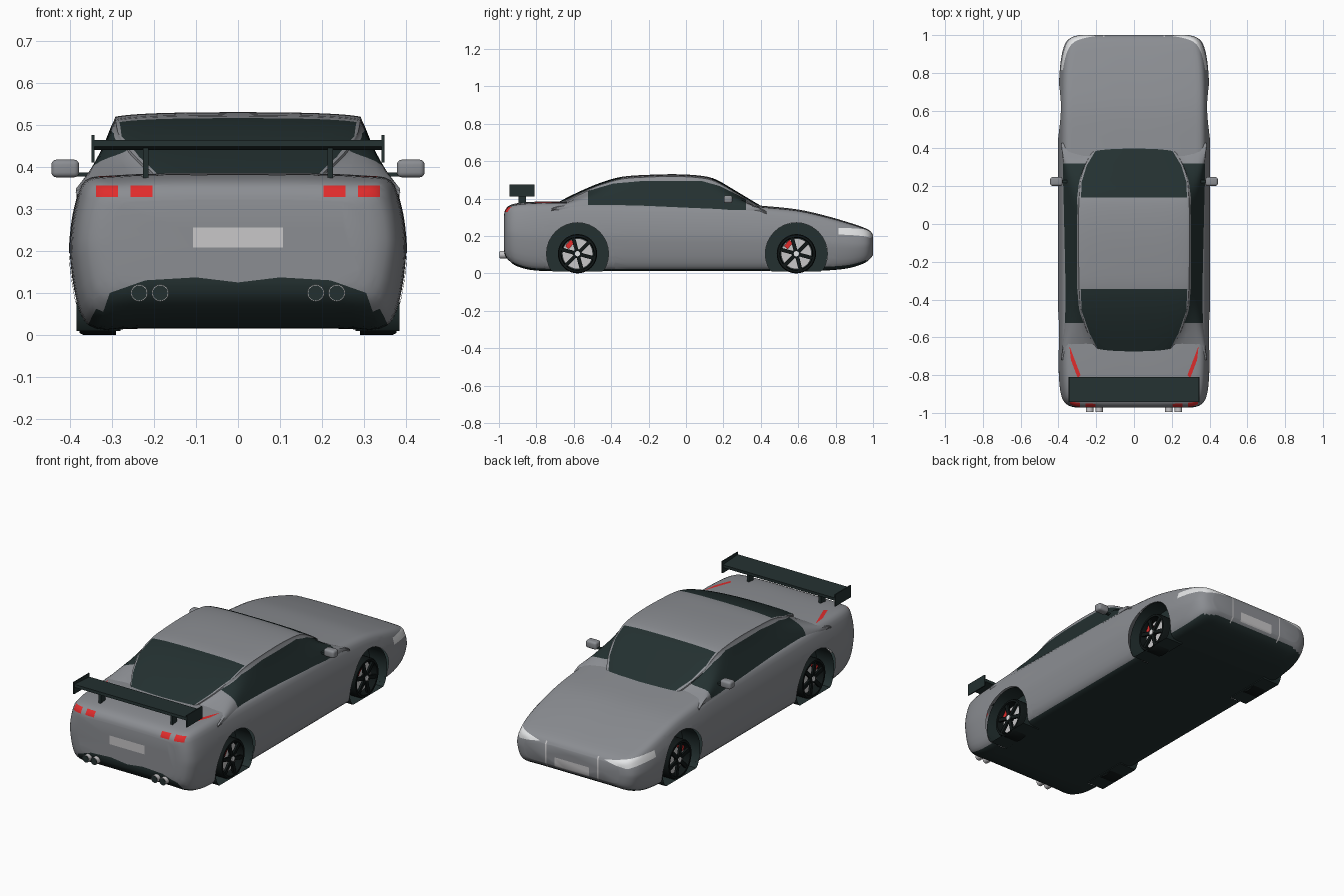
import bpy, bmesh, math
from mathutils import Vector, Matrix

if "Cube" in bpy.data.objects:
    bpy.data.objects.remove(bpy.data.objects["Cube"])

COLOURS = [("silver_paint", (.26, .27, .29)), ("dark_glass", (.017, .030, .030)),
           ("red", (.75, .025, .025)), ("light_grey", (.58, .57, .58)),
           ("lamp_white", (.80, .81, .82)), ("black", (.005, .008, .008))]
MATS = []
for label, rgb in COLOURS:
    m = bpy.data.materials.new(label)
    m.use_nodes = True
    m.diffuse_color = (*rgb, 1)
    m.node_tree.nodes["Principled BSDF"].inputs["Base Color"].default_value = (*rgb, 1)
    MATS.append(m)
PAINT, GLASS, RED, GREY, WHITE, BLACK = range(6)


def finish(name, bm, mat=None, smooth=True):
    """Turn a bmesh into a named object; mat colours every face."""
    if mat is not None:
        for f in bm.faces:
            f.material_index = mat
    mesh = bpy.data.meshes.new(name)
    bm.to_mesh(mesh)
    bm.free()
    for m in MATS:
        mesh.materials.append(m)
    ob = bpy.data.objects.new(name, mesh)
    bpy.context.scene.collection.objects.link(ob)
    if smooth:
        bpy.ops.object.select_all(action='DESELECT')
        ob.select_set(True)
        bpy.context.view_layer.objects.active = ob
        bpy.ops.object.shade_smooth_by_angle(angle=math.radians(35))
    return ob


def spline(pts, n):
    """Catmull-Rom curve through points of any dimension."""
    ext = [pts[0]] + list(pts) + [pts[-1]]
    out = []
    for a, b, c, d in zip(ext, ext[1:], ext[2:], ext[3:]):
        for i in range(n):
            t = i / n
            out.append([.5 * (2*q + (r-p)*t + (2*p-5*q+4*r-s)*t*t + (3*q-p-3*r+s)*t**3)
                        for p, q, r, s in zip(a, b, c, d)])
    return out + [list(pts[-1])]


def loft(rings, wrap=False):
    """Skin closed rings, capped unless they wrap round."""
    bm = bmesh.new()
    vs = [[bm.verts.new(p) for p in ring] for ring in rings]
    for a, b in zip(vs, vs[1:] + vs[:1] if wrap else vs[1:]):
        for i in range(len(a)):
            j = (i + 1) % len(a)
            bm.faces.new((a[i], a[j], b[j], b[i]))
    if not wrap:
        bm.faces.new(vs[0])
        bm.faces.new(vs[-1])
    bmesh.ops.recalc_face_normals(bm, faces=bm.faces)
    bm.normal_update()
    return bm


def cut(bm, poly, a, b, ok):
    """Cut a convex outline, seen along one axis, into the skin; return the faces inside."""
    pairs = list(zip(poly, poly[1:] + poly[:1]))
    if sum(p[0]*q[1] - q[0]*p[1] for p, q in pairs) < 0:
        pairs = [(q, p) for p, q in pairs]
    lo = [min(p[k] for p in poly) for k in (0, 1)]
    hi = [max(p[k] for p in poly) for k in (0, 1)]

    def near(f):
        return ok(f) and all(min(v.co[ax] for v in f.verts) < hi[k] and
                             max(v.co[ax] for v in f.verts) > lo[k] for k, ax in ((0, a), (1, b)))
    faces = [f for f in bm.faces if near(f)]
    geom = list(dict.fromkeys(faces + [e for f in faces for e in f.edges] + [v for f in faces for v in f.verts]))
    planes = []
    for p, q in pairs:
        co, no = Vector(), Vector()
        co[a], co[b] = p
        no[a], no[b] = q[1] - p[1], p[0] - q[0]
        planes.append((co, no.normalized()))
        geom = bmesh.ops.bisect_plane(bm, geom=geom, dist=1e-5, plane_co=co, plane_no=no.normalized())["geom"]
    bm.normal_update()
    return [f for f in geom if isinstance(f, bmesh.types.BMFace) and f.is_valid and
            all((f.calc_center_median() - co).dot(no) < 1e-5 for co, no in planes)]


def paint(bm, poly, a, b, mat, ok):
    for f in cut(bm, poly, a, b, ok):
        f.material_index = mat


def rect(x0, x1, z0, z1):
    return [(x0, z0), (x1, z0), (x1, z1), (x0, z1)]


def box(name, centre, size, mat, bevel=0, rot=None):
    bm = bmesh.new()
    mx = Matrix.Translation(centre) @ (rot or Matrix()) @ Matrix.Diagonal((*size, 1))
    bmesh.ops.create_cube(bm, size=1, matrix=mx)
    if bevel:
        bmesh.ops.bevel(bm, geom=bm.edges[:], offset=bevel, segments=4, profile=.5, affect='EDGES')
    return finish(name, bm, mat, bool(bevel))


def rod(name, centre, radius, length, axis, mat, segs=24):
    bm = bmesh.new()
    rot = Matrix.Rotation(math.pi / 2, 4, 'Y' if axis == 0 else 'X')
    bmesh.ops.create_cone(bm, cap_ends=True, segments=segs, radius1=radius, radius2=radius,
                          depth=length, matrix=Matrix.Translation(centre) @ rot)
    return finish(name, bm, mat)


WHEEL_Y, WHEEL_Z, ARCH_R = (-.58, .59), .105, .166

# Body shell: stations are y, half width, bottom, top
stations = [(-.972, .30, .12, .32), (-.965, .335, .095, .342), (-.945, .365, .07, .362),
            (-.9, .385, .04, .375), (-.8, .396, .018, .383), (-.6, .4, .015, .385),
            (-.3, .4, .015, .38), (0, .4, .015, .375), (.28, .4, .015, .37), (.42, .4, .015, .36),
            (.6, .398, .015, .341), (.75, .395, .018, .307), (.87, .385, .03, .272),
            (.95, .365, .055, .245), (.985, .335, .08, .226), (1, .29, .1, .205)]
half = spline([(0, 0), (.6, 0), (.85, 0), (.95, .12), (1, .42), (1, .6), (.97, .8),
               (.91, .955), (.75, .985), (.4, 1), (0, 1)], 3)
section = half + [(-u, t) for u, t in half[-2:0:-1]]
body = loft([[(u*w, y, zb + t*(zt - zb)) for u, t in section] for y, w, zb, zt in spline(stations, 4)])
for f in body.faces:
    f.material_index = GLASS if f.normal.z < -.7 else PAINT


def at_tail(f):
    return f.calc_center_median().y < -.85


def at_nose(f):
    return f.calc_center_median().y > .8


for s in (1, -1):
    def flip(pts):
        return [(s*x, z) for x, z in pts]
    # Tail lamps and dark diffuser
    paint(body, flip([(0, 0), (.34, 0), (.305, .1), (.22, .13), (.1, .137), (0, .125)]), 0, 2, GLASS, at_tail)
    paint(body, flip(rect(.203, .256, .328, .356)), 0, 2, RED, at_tail)
    paint(body, flip(rect(.285, .338, .328, .356)), 0, 2, RED, at_tail)
    paint(body, flip([(.342, -.645), (.334, -.72), (.298, -.815), (.283, -.80)]), 0, 1, RED,
          lambda f: f.normal.z > .3)
    # Headlamps and nose stripes
    paint(body, flip([(.19, .213), (.33, .19), (.41, .215), (.41, .25), (.33, .236)]), 0, 2, WHITE, at_nose)
    paint(body, flip(rect(.155, .163, .07, .22)), 0, 2, GREY, at_nose)
    # Wheel arch openings
    for wy in WHEEL_Y:
        ring = [(wy + ARCH_R*math.cos(k*math.pi/16), WHEEL_Z + ARCH_R*math.sin(k*math.pi/16)) for k in range(32)]
        hole = cut(body, ring, 1, 2, lambda f: f.calc_center_median().x * s > .28)
        bmesh.ops.delete(body, geom=hole, context='FACES')
# Number plates, left blank
paint(body, rect(-.107, .107, .208, .256), 0, 2, GREY, at_tail)
paint(body, rect(-.105, .105, .092, .146), 0, 2, GREY, at_nose)
finish("body_shell", body)

# Cabin: stations are y, roof half width, roof height
roof = [(-.72, .17, .36), (-.66, .205, .393), (-.56, .255, .442), (-.45, .283, .487), (-.34, .29, .517),
        (-.2, .292, .527), (-.05, .292, .53), (.08, .292, .522), (.16, .289, .502), (.26, .28, .445),
        (.36, .24, .385), (.43, .19, .345)]
rings = []
for y, xe, h in spline(roof, 4):
    base = min(.335, h - .03)
    side = .55*(h - base)
    prof = spline([(.378, base), (.378 - .5*side, base + side), (xe + .004, h - .022), (xe - .012, h - .009),
                   (.6*xe, h - .002), (0, h)], 4)
    rings.append([(x, y, z) for x, z in prof + [(-x, z) for x, z in prof[-2::-1]]])
cabin = loft(rings)
side_window = [(-.525, .34), (-.525, .44), (-.39, .48), (-.22, .495), (.08, .495), (.18, .467),
               (.32, .397), (.32, .34)]
for s in (1, -1):
    paint(cabin, side_window, 1, 2, GLASS, lambda f: f.calc_center_median().x * s > .2)
rear_window = [(.282, -.345), (.277, -.46), (.235, -.58), (.18, -.685)]
windscreen = [(.28, .14), (.278, .22), (.25, .31), (.19, .41)]
for pane in (rear_window, windscreen):
    paint(cabin, pane + [(-x, y) for x, y in pane[::-1]], 0, 1, GLASS, lambda f: f.normal.z > .3)
finish("cabin", cabin)

# Rear wing
box("wing_blade", (0, -.877, .452), (.69, .132, .016), GLASS, 0, Matrix.Rotation(-.06, 4, 'X'))
for s, side in ((1, "left"), (-1, "right")):
    box(f"wing_end_{side}", (s*.345, -.877, .443), (.006, .136, .066), GLASS)
    box(f"wing_post_{side}", (s*.22, -.875, .41), (.013, .04, .075), GLASS)

    # Door mirrors
    box(f"mirror_{side}", (s*.411, .225, .396), (.066, .046, .042), PAINT, .012)
    box(f"mirror_stem_{side}", (s*.36, .225, .382), (.05, .015, .01), GLASS)

    # Exhaust pipes with dark mouths
    for k, px in enumerate((.185, .235)):
        rod(f"exhaust_{side}_{k}", (s*px, -.945, .1), .02, .1, 1, GREY)
        rod(f"exhaust_mouth_{side}_{k}", (s*px, -.995, .1), .018, .003, 1, GLASS)

    for wy, end in zip(WHEEL_Y, ("rear", "front")):
        tag = f"{end}_{side}"
        # Arch liner: drum open on the outside, flat underneath
        liner = bmesh.new()
        bmesh.ops.create_cone(liner, cap_ends=True, segments=48, radius1=ARCH_R, radius2=ARCH_R, depth=.105,
                              matrix=Matrix.Translation((s*.3315, wy, WHEEL_Z)) @ Matrix.Rotation(math.pi/2, 4, 'Y'))
        bmesh.ops.delete(liner, geom=[f for f in liner.faces if f.normal.x * s > .9], context='FACES')
        for v in liner.verts:
            v.co.z = max(v.co.z, .01)
        finish(f"arch_liner_{tag}", liner, GLASS)

        # Tyre and rim ring
        prof = [(.105, .29), (.105, .368), (.1, .377), (.089, .377), (.085, .345), (.085, .29)]
        tyre = loft([[(s*x, wy + r*math.cos(t), WHEEL_Z + r*math.sin(t)) for r, x in prof]
                     for t in (k*math.tau/40 for k in range(40))], True)
        finish(f"tyre_{tag}", tyre, BLACK)

        # Brake disc, caliper, spokes and hub
        rod(f"brake_disc_{tag}", (s*.335, wy, WHEEL_Z), .082, .012, 0, GREY, 32)
        box(f"caliper_{tag}", (s*.348, wy - .042, WHEEL_Z + .05), (.02, .026, .045), RED, 0,
            Matrix.Rotation(math.radians(40), 4, 'X') @ Matrix.Rotation(math.radians(-80), 4, 'X'))
        for k in range(6):
            turn = Matrix.Rotation(k*math.tau/6 + .26, 4, 'X')
            mid = Vector((s*.367, wy, WHEEL_Z)) + turn @ Vector((0, 0, .05))
            box(f"spoke_{tag}_{k}", mid, (.012, .02, .082), BLACK, 0, turn)
        rod(f"hub_{tag}", (s*.365, wy, WHEEL_Z), .024, .018, 0, BLACK)
        rod(f"hub_cap_{tag}", (s*.372, wy, WHEEL_Z), .014, .012, 0, WHITE)
